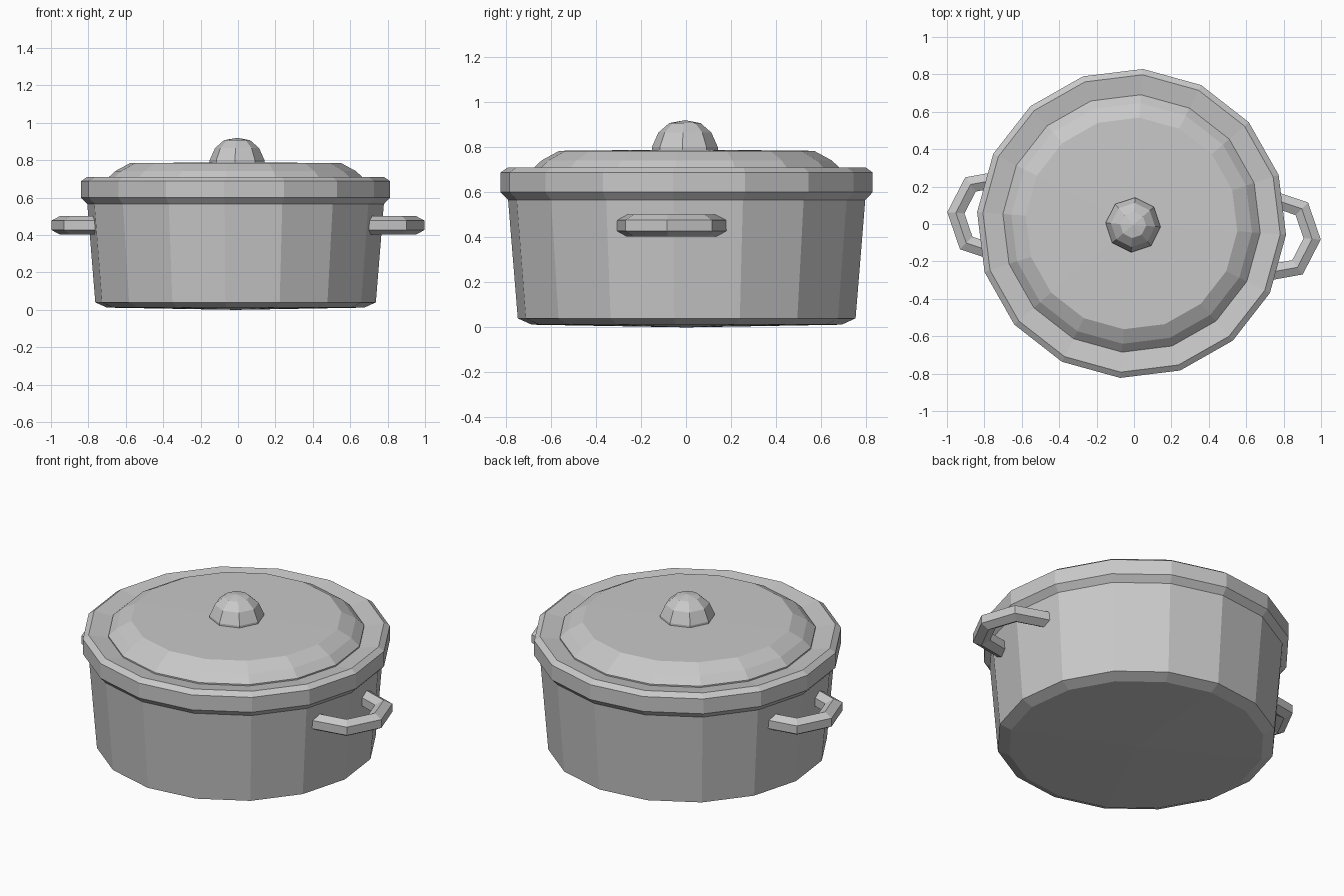
import bpy, bmesh, math
from mathutils import Vector

cube = bpy.data.objects.get("Cube")
if cube:
    bpy.data.objects.remove(cube)

GREY = (0.58, 0.58, 0.58, 1)
TURN = math.radians(-4.2)   # the whole pot is turned slightly about z

metal = bpy.data.materials.new("grey metal")
metal.use_nodes = True
metal.diffuse_color = GREY
metal.node_tree.nodes["Principled BSDF"].inputs["Base Color"].default_value = GREY


def finish(name, bm, centre):
    """Turn a bmesh into a flat-shaded object."""
    bmesh.ops.recalc_face_normals(bm, faces=bm.faces)
    mesh = bpy.data.meshes.new(name)
    bm.to_mesh(mesh)
    bm.free()
    mesh.materials.append(metal)
    obj = bpy.data.objects.new(name, mesh)
    obj.location = (*centre, 0)
    obj.rotation_euler.z = TURN
    bpy.context.collection.objects.link(obj)
    return obj


def skin(bm, rings):
    """Join neighbouring rings of vertices with quads."""
    for a, b in zip(rings, rings[1:]):
        n = len(a)
        for i in range(n):
            j = (i + 1) % n
            bm.faces.new((a[i], a[j], b[j], b[i]))


def fan(bm, ring, z):
    """Close a ring with a shallow cone to its axis."""
    tip = bm.verts.new((0, 0, z))
    for i, v in enumerate(ring):
        bm.faces.new((v, ring[(i + 1) % len(ring)], tip))


def revolve(name, profile, sides, centre, z_bottom, z_top):
    bm = bmesh.new()
    rings = []
    for r, z in profile:
        angles = [2 * math.pi * i / sides for i in range(sides)]
        rings.append([bm.verts.new((r * math.cos(a), r * math.sin(a), z)) for a in angles])
    skin(bm, rings)
    fan(bm, rings[0], z_bottom)
    fan(bm, rings[-1], z_top)
    return finish(name, bm, centre)


def handle(name, side):
    """Six-sided bar swept along a bent path, with mitred corners."""
    path = [Vector(p) for p in ((0.70, -0.205), (0.888, -0.157), (0.955, 0),
                                (0.888, 0.157), (0.70, 0.205))]
    radius, height = 0.049, 0.452
    bm = bmesh.new()
    rings = []
    for i, p in enumerate(path):
        before = (p - path[i - 1]).normalized() if i else None
        after = (path[i + 1] - p).normalized() if i < len(path) - 1 else None
        d_in, d_out = before or after, after or before
        along = (d_in + d_out).normalized()
        across = Vector((along.y, -along.x)) / along.dot(d_in)
        ring = []
        for k in range(6):
            a = math.pi / 6 + k * math.pi / 3
            q = p + across * radius * math.cos(a)
            ring.append(bm.verts.new((side * q.x, side * q.y, height + radius * math.sin(a))))
        rings.append(ring)
    skin(bm, rings)
    bm.faces.new(rings[0])
    bm.faces.new(rings[-1])
    return finish(name, bm, (0, -0.01))


POT = (-0.013, 0.003)

# Pot body with chamfered base and thick rim
revolve("pot_body",
        [(0.69, 0.012), (0.752, 0.04), (0.795, 0.565), (0.828, 0.60),
         (0.828, 0.688), (0.797, 0.71), (0.69, 0.692)],
        16, POT, 0, 0.69)

# Domed lid resting inside the rim
revolve("lid",
        [(0.69, 0.68), (0.69, 0.70), (0.645, 0.742), (0.567, 0.784)],
        16, POT, 0.68, 0.79)

# Faceted lid knob
revolve("lid_knob",
        [(0.147, 0.77), (0.147, 0.80), (0.118, 0.865), (0.07, 0.907)],
        8, (-0.005, -0.005), 0.77, 0.92)

# Side handles
handle("left_handle", 1)
handle("right_handle", -1)
